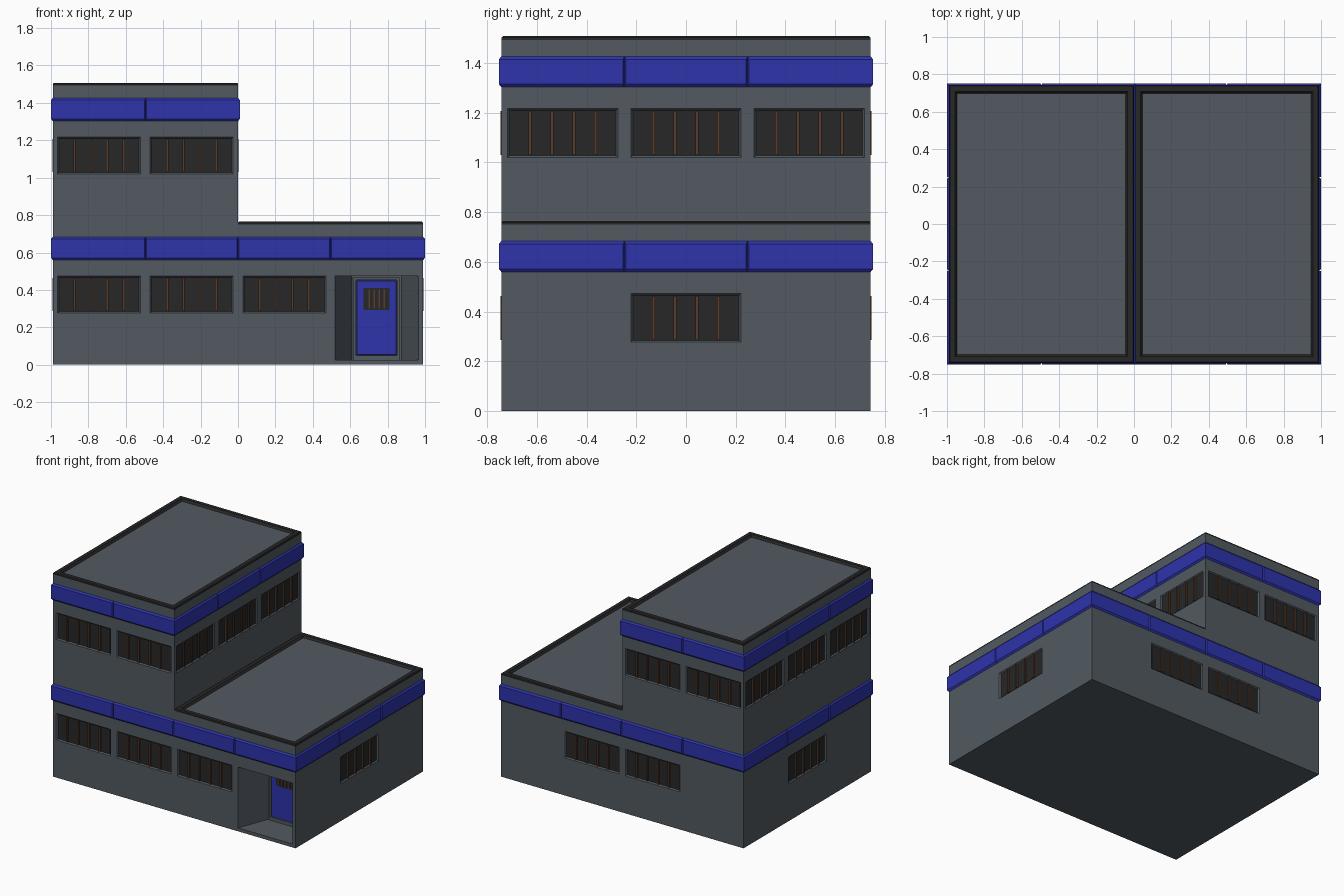
import bpy, bmesh
from mathutils import Matrix, Vector

if "Cube" in bpy.data.objects:
    bpy.data.objects.remove(bpy.data.objects["Cube"])

HX, HY, H, MOD = 0.99, 0.7425, 0.7425, 0.495   # half sizes, storey height, module width
ROOF = 0.75                                     # lower roof level


def material(name, rgb):
    m = bpy.data.materials.new(name)
    m.diffuse_color = (*rgb, 1)
    m.use_nodes = True
    m.node_tree.nodes["Principled BSDF"].inputs["Base Color"].default_value = m.diffuse_color
    return m


WALL = material("wall_grey", (0.085, 0.102, 0.12))
DARK = material("dark_grey", (0.02, 0.02, 0.02))
BLUE = material("blue", (0.027, 0.034, 0.41))
BROWN = material("brown", (0.10, 0.045, 0.025))


def finish(bm, name, mat):
    bmesh.ops.recalc_face_normals(bm, faces=bm.faces)
    me = bpy.data.meshes.new(name)
    bm.to_mesh(me)
    bm.free()
    ob = bpy.data.objects.new(name, me)
    bpy.context.collection.objects.link(ob)
    me.materials.append(mat)
    return ob


def plane(origin, u, n):
    """Wall frame: local x along the wall, y up, z outward."""
    m = Matrix((u, (0, 0, 1), n)).transposed().to_4x4()
    m.translation = Vector(origin)
    return m


FRONT = plane((0, -HY, 0), (1, 0, 0), (0, -1, 0))
BACK = plane((0, HY, 0), (-1, 0, 0), (0, 1, 0))
RIGHT = plane((HX, 0, 0), (0, 1, 0), (1, 0, 0))
LEFT = plane((-HX, 0, 0), (0, -1, 0), (-1, 0, 0))
INNER = plane((0, 0, 0), (0, 1, 0), (1, 0, 0))


def frustum(bm, m, r0, w0, r1, w1):
    """Solid between rectangle r0 at depth w0 and r1 at depth w1."""
    loops = []
    for (a, b, c, d), w in ((r0, w0), (r1, w1)):
        loops.append([bm.verts.new(m @ Vector(p)) for p in
                      ((a, b, w), (c, b, w), (c, d, w), (a, d, w))])
    p, q = loops
    bm.faces.new(p[::-1])
    bm.faces.new(q)
    for i in range(4):
        j = (i + 1) % 4
        bm.faces.new((p[i], p[j], q[j], q[i]))


def grow(r, k):
    return (r[0] - k, r[1] - k, r[2] + k, r[3] + k)


# L-shaped body, extruded along y
bm = bmesh.new()
prof = [(-HX, 0), (HX, 0), (HX, ROOF), (0, ROOF), (0, ROOF + H), (-HX, ROOF + H)]
f = bm.faces.new([bm.verts.new((x, -HY, z)) for x, z in prof])
ext = bmesh.ops.extrude_face_region(bm, geom=[f])
bmesh.ops.translate(bm, vec=(0, 2 * HY, 0),
                    verts=[v for v in ext["geom"] if isinstance(v, bmesh.types.BMVert)])
body = finish(bm, "building_walls", WALL)

# Window positions: wall, centre along wall, storey
wins = [(FRONT, MOD * k, 0) for k in (-1.5, -0.5, 0.5)]
wins += [(FRONT, MOD * k, 1) for k in (-1.5, -0.5)]
wins += [(BACK, MOD * k, 0) for k in (-0.5, 0.5)]
wins += [(BACK, MOD * k, 1) for k in (0.5, 1.5)]
wins += [(RIGHT, 0, 0), (LEFT, 0, 0)]
wins += [(w, MOD * k, 1) for w in (LEFT, INNER) for k in (-1, 0, 1)]

cut, panes, bars = bmesh.new(), bmesh.new(), bmesh.new()
for m, u, s in wins:
    r = (u - 0.222, 0.277 + s * H, u + 0.222, 0.474 + s * H)
    frustum(cut, m, grow(r, -0.010), -0.012, grow(r, 0.004), 0.005)
    frustum(panes, m, grow(r, -0.008), -0.014, grow(r, -0.008), -0.008)
    for k in (-1.5, -0.5, 0.5, 1.5):
        c = u + k * 0.0875
        b = (c - 0.006, r[1] + 0.01, c + 0.006, r[3] - 0.01)
        frustum(bars, m, b, -0.01, b, 0.003)

# Entrance alcove with splayed sides
D = -0.235
frustum(cut, FRONT, (0.61, 0.025, 0.875, 0.474), D, (0.516, 0.025, 0.969, 0.474), 0.01)
cutter = finish(cut, "opening_cutter", WALL)
cutter.hide_render = True
mod = body.modifiers.new("openings", "BOOLEAN")
mod.object, mod.operation, mod.solver = cutter, "DIFFERENCE", "EXACT"
bpy.context.view_layer.objects.active = body
bpy.ops.object.modifier_apply(modifier=mod.name)
bpy.data.objects.remove(cutter)

# Door frame, door leaf and its barred window
bm = bmesh.new()
for r in ((0.618, 0.025, 0.632, 0.466), (0.850, 0.025, 0.864, 0.466),
          (0.632, 0.452, 0.850, 0.466), (0.632, 0.025, 0.850, 0.05)):
    frustum(bm, FRONT, r, D - 0.005, r, D + 0.012)
finish(bm, "door_frame", WALL)
bm = bmesh.new()
r = (0.632, 0.05, 0.85, 0.452)
frustum(bm, FRONT, r, D - 0.005, grow(r, -0.004), D + 0.008)
finish(bm, "door", BLUE)
r = (0.672, 0.292, 0.81, 0.41)
frustum(panes, FRONT, r, D, r, D + 0.010)
for k in (-1.5, -0.5, 0.5, 1.5):
    c = 0.741 + k * 0.027
    b = (c - 0.004, 0.3, c + 0.004, 0.402)
    frustum(bars, FRONT, b, D, b, D + 0.016)
finish(panes, "window_panes", DARK)
finish(bars, "window_bars", BROWN)

# Blue fascia panels, mitred at the corners
bm = bmesh.new()
OUT = 0.01
for m, start, n, s in ((FRONT, -HX, 4, 0), (BACK, -HX, 4, 0), (RIGHT, -HY, 3, 0),
                       (LEFT, -HY, 3, 0), (FRONT, -HX, 2, 1), (BACK, 0, 2, 1),
                       (LEFT, -HY, 3, 1), (INNER, -HY, 3, 1)):
    for i in range(n):
        a, c = start + i * MOD, start + (i + 1) * MOD
        z0, z1 = 0.56 + s * H, 0.684 + s * H
        out = (a + (-OUT if i == 0 else 0.006), z0 + 0.012,
               c + (OUT if i == n - 1 else -0.006), z1 - 0.012)
        frustum(bm, m, (a, z0, c, z1), 0, out, OUT)
finish(bm, "fascia_panels", BLUE)

# Dark roof rims: profile (inset, height) swept around each roof
RIM = [(0, 0), (0, 0.009), (0.006, 0.015), (0.034, 0.015), (0.045, 0)]
for name, x0, x1, z in (("lower_roof_rim", 0, HX, ROOF), ("upper_roof_rim", -HX, 0, ROOF + H)):
    bm = bmesh.new()
    rings = [[bm.verts.new(p) for p in ((x0 + i, -HY + i, z + h), (x1 - i, -HY + i, z + h),
                                        (x1 - i, HY - i, z + h), (x0 + i, HY - i, z + h))]
             for i, h in RIM]
    for p, q in zip(rings, rings[1:]):
        for i in range(4):
            j = (i + 1) % 4
            bm.faces.new((p[i], p[j], q[j], q[i]))
    finish(bm, name, DARK)
